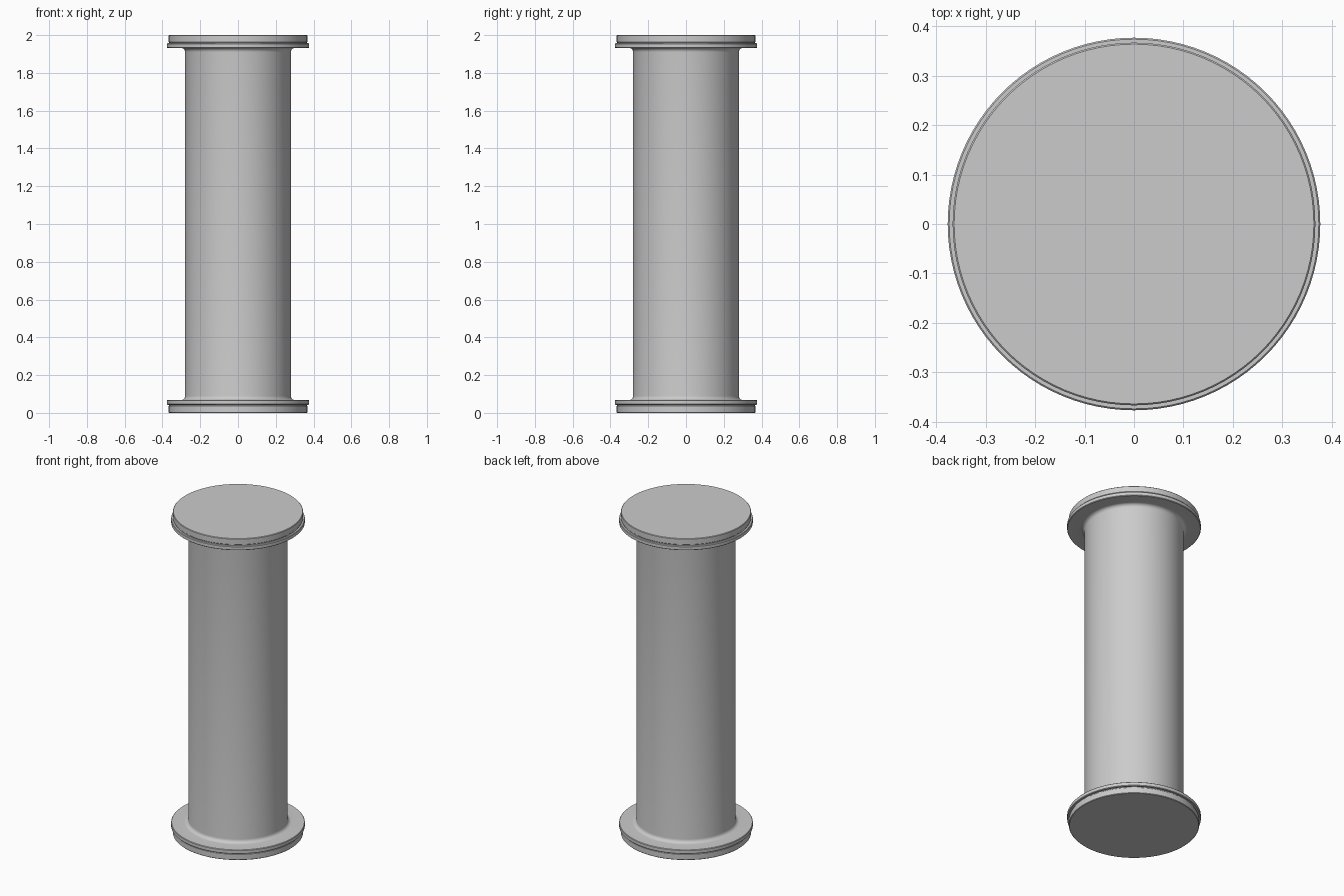
import bpy, bmesh, math

if "Cube" in bpy.data.objects:
    bpy.data.objects.remove(bpy.data.objects["Cube"])

SEG = 96
grey = bpy.data.materials.new("grey")
grey.diffuse_color = (0.6, 0.6, 0.6, 1)
grey.use_nodes = True
grey.node_tree.nodes["Principled BSDF"].inputs["Base Color"].default_value = grey.diffuse_color


def lathe(name, profile):
    """Spin a (radius, height) profile around z."""
    bm = bmesh.new()
    verts = [bm.verts.new((r, 0, z)) for r, z in profile]
    edges = [bm.edges.new(p) for p in zip(verts, verts[1:])]
    bmesh.ops.spin(bm, geom=verts + edges, cent=(0, 0, 0), axis=(0, 0, 1),
                   angle=2 * math.pi, steps=SEG, use_duplicate=False)
    bmesh.ops.remove_doubles(bm, verts=bm.verts, dist=1e-5)
    bmesh.ops.recalc_face_normals(bm, faces=bm.faces)
    mesh = bpy.data.meshes.new(name)
    bm.to_mesh(mesh)
    bm.free()
    mesh.materials.append(grey)
    obj = bpy.data.objects.new(name, mesh)
    bpy.context.collection.objects.link(obj)
    bpy.ops.object.select_all(action='DESELECT')
    obj.select_set(True)
    bpy.context.view_layer.objects.active = obj
    bpy.ops.object.shade_smooth_by_angle(angle=math.radians(30))


# End cap profile: disc, thin groove, flange, then a concave fillet to the column
R, FILLET, FLANGE_Z = 0.28, 0.022, 0.068
cap = [(0, 0), (0.364, 0), (0.367, 0.003), (0.367, 0.036), (0.364, 0.039),
       (0.364, 0.043), (0.374, 0.043), (0.377, 0.046), (0.377, 0.065), (0.374, FLANGE_Z)]
for i in range(7):
    a = math.pi / 2 * i / 6
    cap.append((R + FILLET * (1 - math.sin(a)), FLANGE_Z + FILLET * (1 - math.cos(a))))

# Whole spool: lower cap, straight column, mirrored upper cap
lathe("spool_column", cap + [(r, 2 - z) for r, z in reversed(cap)])
